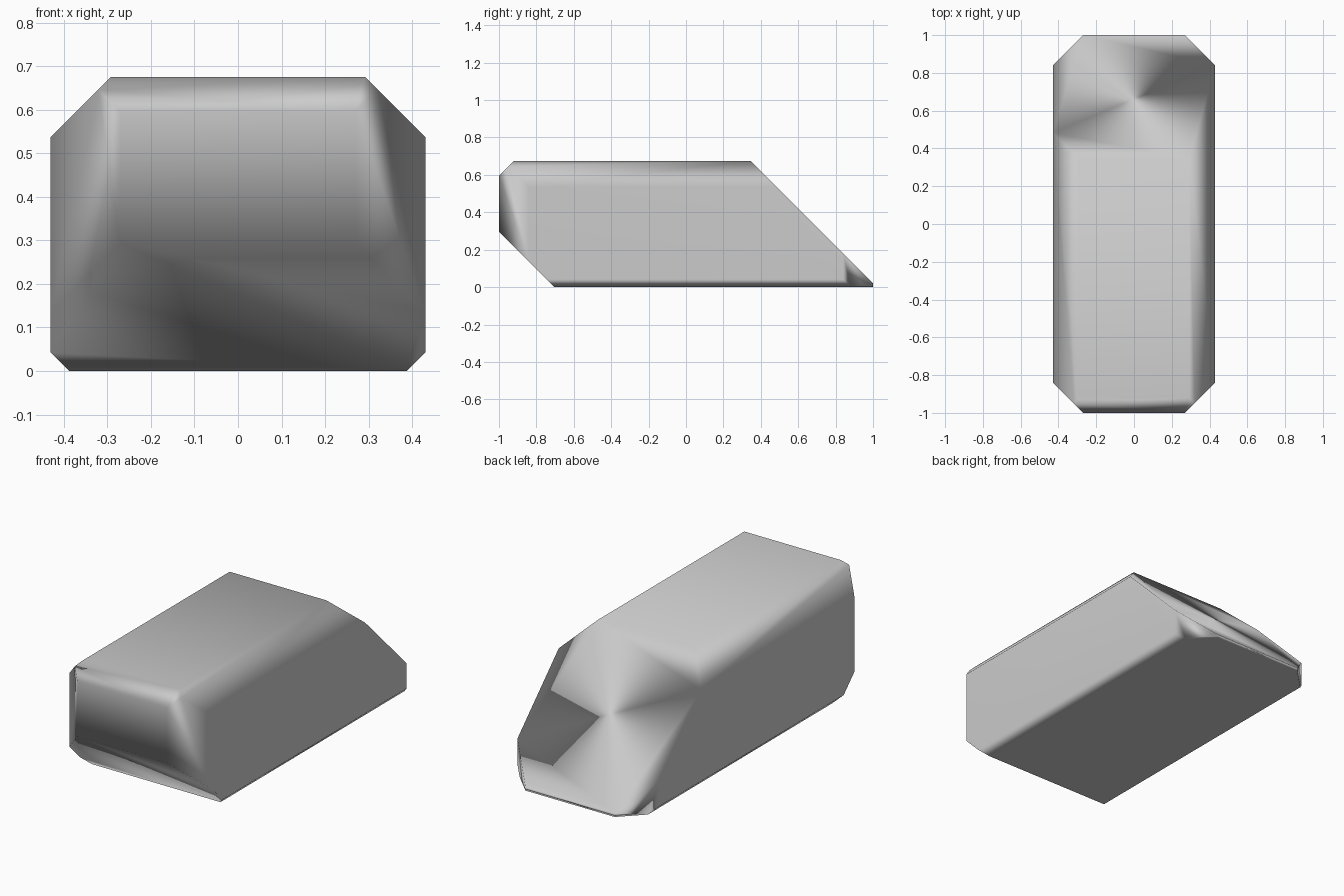
import bpy, bmesh
from mathutils import Vector

if "Cube" in bpy.data.objects:
    bpy.data.objects.remove(bpy.data.objects["Cube"])

HALF_W, HALF_L, HEIGHT = 0.43, 1.0, 0.675


def slice_off(bm, normal, limit):
    """Cut away everything where normal . point > limit and cap the cut."""
    n = Vector(normal)
    geom = bm.verts[:] + bm.edges[:] + bm.faces[:]
    cut = bmesh.ops.bisect_plane(bm, geom=geom, dist=1e-5,
                                 plane_co=n * (limit / n.length_squared),
                                 plane_no=n, clear_outer=True)
    edges = [e for e in cut["geom_cut"] if isinstance(e, bmesh.types.BMEdge)]
    bmesh.ops.contextual_create(bm, geom=edges)


# Plain block
bm = bmesh.new()
bmesh.ops.create_cube(bm, size=2)
for v in bm.verts:
    v.co = (v.co.x * HALF_W, v.co.y * HALF_L, (v.co.z + 1) * HEIGHT / 2)

# Long sloped back, front top lip, front undercut
slice_off(bm, (0, 1, 1), 1.02)
slice_off(bm, (0, -1, 1), 1.595)
slice_off(bm, (0, -1, -1), 0.705)

# Side chamfers: upper, lower, and the upright corners
for s in (-1, 1):
    slice_off(bm, (s, 0, 1), 0.967)
    slice_off(bm, (s, 0, -1), 0.388)
    slice_off(bm, (s, 1, 0), 1.27)
    slice_off(bm, (s, -1, 0), 1.27)

bmesh.ops.remove_doubles(bm, verts=bm.verts[:], dist=1e-4)
bmesh.ops.recalc_face_normals(bm, faces=bm.faces[:])
for f in bm.faces:
    f.smooth = True

mesh = bpy.data.meshes.new("chamfered_block")
bm.to_mesh(mesh)
bm.free()
block = bpy.data.objects.new("chamfered_block", mesh)
bpy.context.collection.objects.link(block)

# Keep the big panels flat while the chamfers blend softly
weighted = block.modifiers.new("soft_chamfers", 'WEIGHTED_NORMAL')
weighted.mode = 'FACE_AREA'
weighted.weight = 80
